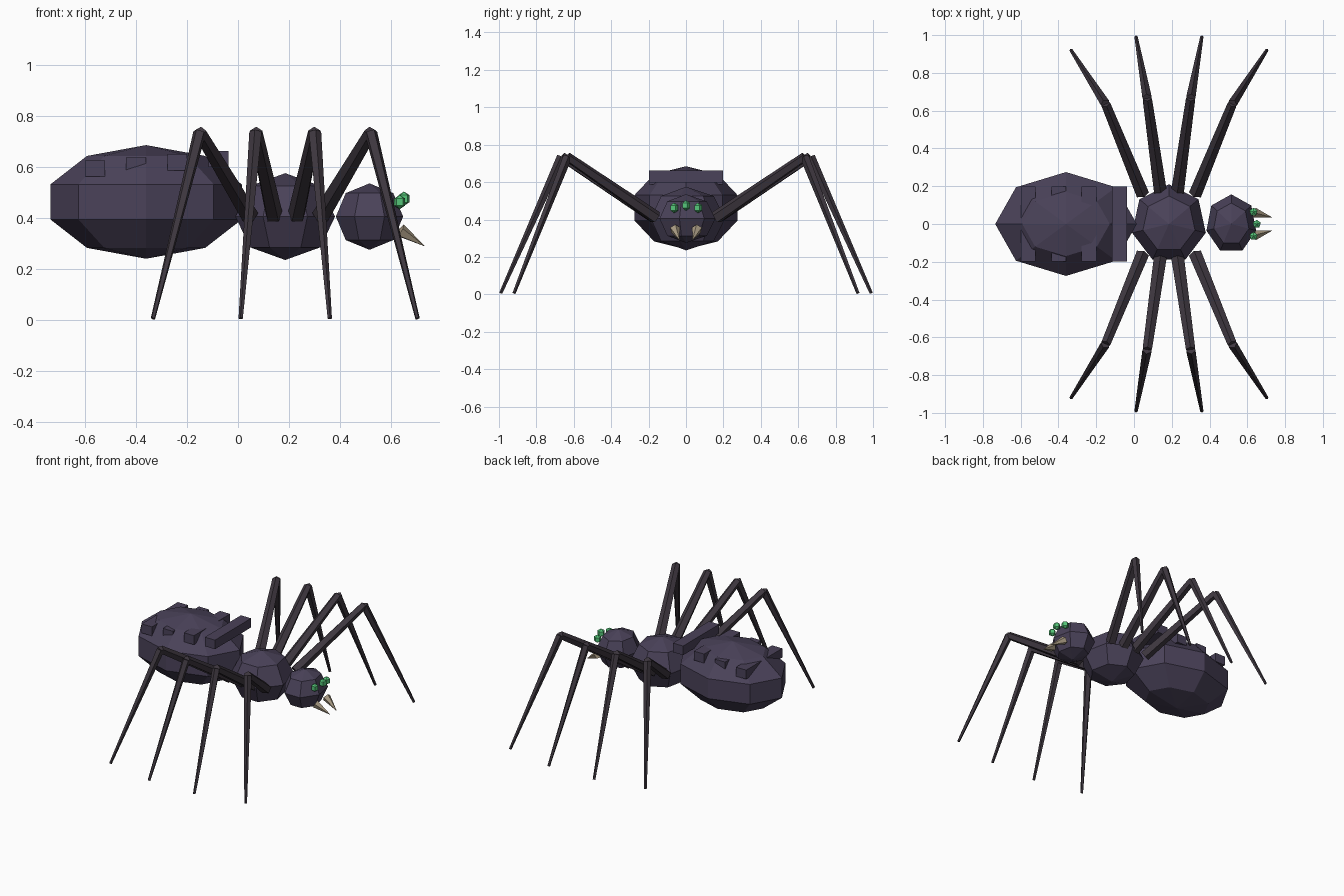
import bpy
import bmesh
from mathutils import Matrix, Vector

if "Cube" in bpy.data.objects:
    bpy.data.objects.remove(bpy.data.objects["Cube"], do_unlink=True)


def material(name, rgb):
    mat = bpy.data.materials.new(name)
    mat.use_nodes = True
    mat.diffuse_color = (*rgb, 1)
    bsdf = next(n for n in mat.node_tree.nodes if n.type == 'BSDF_PRINCIPLED')
    bsdf.inputs["Base Color"].default_value = (*rgb, 1)
    bsdf.inputs["Roughness"].default_value = 0.8
    return mat


BODY = material("dusky purple", (0.068, 0.054, 0.100))
LEG = material("dark plum", (0.048, 0.038, 0.050))
EYE = material("green", (0.09, 0.56, 0.19))
FANG = material("bone", (0.40, 0.33, 0.23))


def finish(name, bm, mat):
    bmesh.ops.recalc_face_normals(bm, faces=bm.faces)
    mesh = bpy.data.meshes.new(name)
    bm.to_mesh(mesh)
    bm.free()
    mesh.materials.append(mat)
    obj = bpy.data.objects.new(name, mesh)
    bpy.context.scene.collection.objects.link(obj)
    return obj


def ball(name, centre, radii, segments, rings, mat):
    bm = bmesh.new()
    place = Matrix.Translation(centre) @ Matrix.Diagonal((*radii, 1))
    bmesh.ops.create_uvsphere(bm, u_segments=segments, v_segments=rings,
                              radius=1, matrix=place)
    return finish(name, bm, mat)


def bar(name, centre, size, mat):
    bm = bmesh.new()
    place = Matrix.Translation(centre) @ Matrix.Diagonal((*size, 1))
    bmesh.ops.create_cube(bm, size=1, matrix=place)
    return finish(name, bm, mat)


def rod(name, start, end, r_start, r_end, sides, mat):
    """Tapered rod between two points."""
    start, end = Vector(start), Vector(end)
    axis = end - start
    bm = bmesh.new()
    place = Matrix.Translation((start + end) / 2) @ axis.to_track_quat('Z', 'Y').to_matrix().to_4x4()
    bmesh.ops.create_cone(bm, cap_ends=True, segments=sides, radius1=r_start,
                          radius2=r_end, depth=axis.length, matrix=place)
    return finish(name, bm, mat)


# Body
ball("abdomen", (-0.36, 0, 0.4625), (0.394, 0.289, 0.2225), 8, 5, BODY)
ball("thorax", (0.185, 0, 0.405), (0.2, 0.21, 0.17), 7, 4, BODY)
ball("head", (0.515, 0, 0.405), (0.135, 0.157, 0.13), 7, 4, BODY)

# Ridges across the abdomen
for i in range(4):
    bar(f"back_ridge_{i + 1}", (-0.56 + 0.161 * i, 0, 0.593 + 0.0125 * i),
        (0.078, 0.395, 0.063), BODY)

# Eyes
ball("middle_eye", (0.65, 0, 0.475), (0.026, 0.026, 0.028), 5, 3, EYE)

# Legs, side eyes and fangs, mirrored left and right of the head's axis
MID = 0.185
for side, s in (("near", -1), ("far", 1)):
    ball(f"{side}_eye", (0.633, s * 0.064, 0.462), (0.026, 0.026, 0.028), 5, 3, EYE)
    rod(f"{side}_fang", (0.635, s * 0.06, 0.35), (0.73, s * 0.035, 0.29),
        0.028, 0.001, 5, FANG)
    for end, d in (("rear", -1), ("front", 1)):
        # offsets from the thorax middle: hip, knee, foot
        for row, hip, knee, foot in (
                ("outer", (0.14, 0.16), (0.335, 0.635), (0.518, 0.92)),
                ("inner", (0.045, 0.17), (0.115, 0.665), (0.174, 0.99))):
            h, k, f = (Vector((MID + d * p[0], s * p[1], z))
                       for p, z in ((hip, 0.41), (knee, 0.735), (foot, 0.006)))
            rod(f"{side}_{end}_{row}_upper_leg", h, k, 0.036, 0.026, 5, LEG)
            rod(f"{side}_{end}_{row}_lower_leg", k, f, 0.026, 0.009, 5, LEG)
